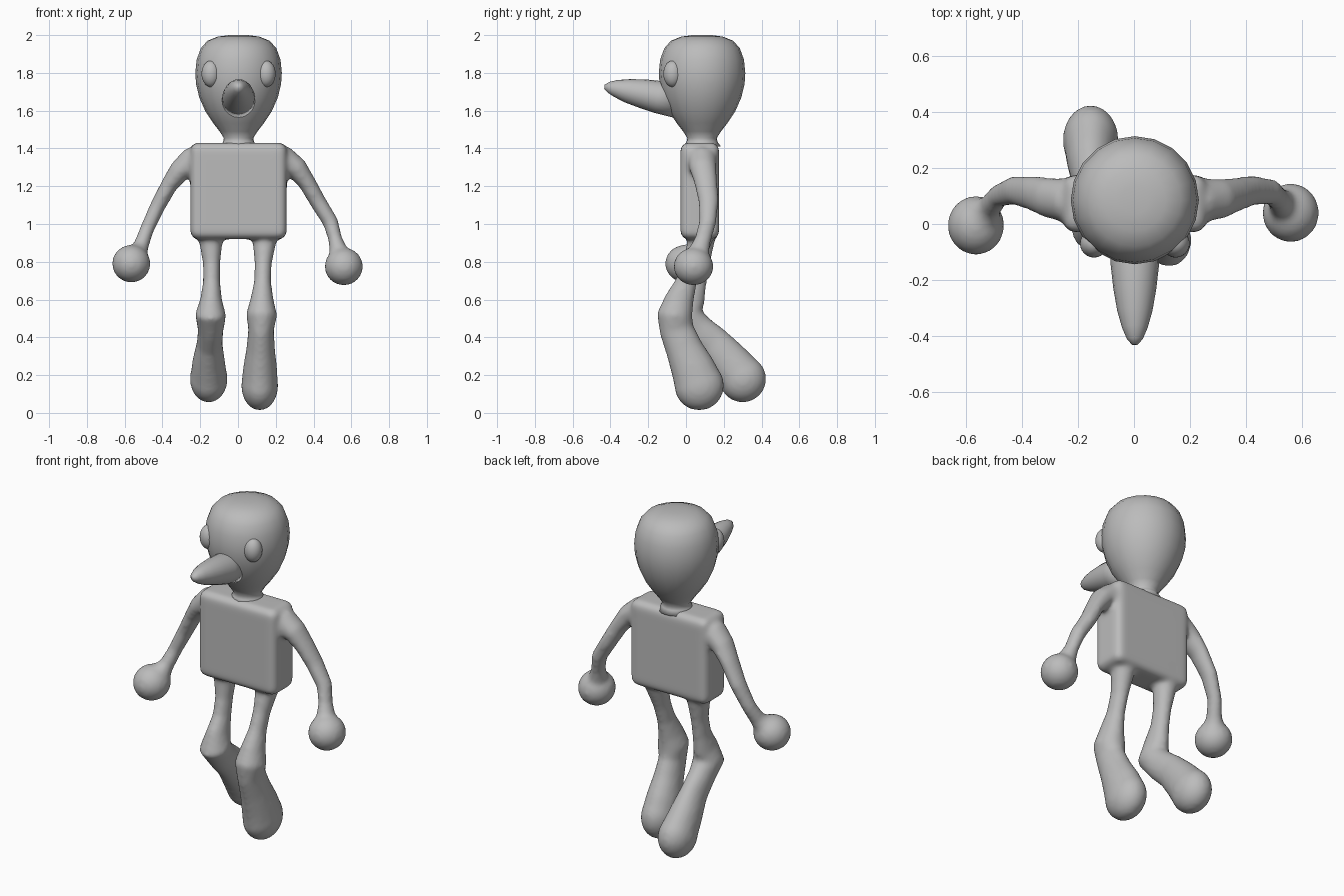
import bpy
import bmesh
import math
from mathutils import Vector, Matrix

default_cube = bpy.data.objects.get("Cube")
if default_cube:
    bpy.data.objects.remove(default_cube)

# Single clay material
clay = bpy.data.materials.new("clay_grey")
clay.use_nodes = True
colour = (0.5, 0.5, 0.5, 1)
clay.diffuse_color = colour
clay.node_tree.nodes["Principled BSDF"].inputs["Base Color"].default_value = colour


def add_object(name, bm):
    bmesh.ops.recalc_face_normals(bm, faces=bm.faces)
    for face in bm.faces:
        face.smooth = True
    mesh = bpy.data.meshes.new(name)
    bm.to_mesh(mesh)
    bm.free()
    mesh.materials.append(clay)
    obj = bpy.data.objects.new(name, mesh)
    bpy.context.collection.objects.link(obj)
    return obj


def add_ball(bm, centre, size):
    matrix = Matrix.Translation(centre) @ Matrix.Diagonal((*size, 1))
    bmesh.ops.create_uvsphere(bm, u_segments=24, v_segments=16, radius=1, matrix=matrix)


def add_tube(bm, path, axis, segments=16):
    """Loft ellipses along (x, y, z, radius along axis, other radius)."""
    centres = [Vector(p[:3]) for p in path]
    rings = []
    for i, point in enumerate(path):
        ahead = centres[min(i + 1, len(path) - 1)]
        behind = centres[max(i - 1, 0)]
        tangent = (ahead - behind).normalized()
        side = (axis - tangent * axis.dot(tangent)).normalized()
        up = tangent.cross(side)
        ring = []
        for k in range(segments):
            a = math.tau * k / segments
            offset = side * math.cos(a) * point[3] + up * math.sin(a) * point[4]
            ring.append(bm.verts.new(centres[i] + offset))
        rings.append(ring)
    for low, high in zip(rings, rings[1:]):
        for k in range(segments):
            n = (k + 1) % segments
            bm.faces.new((low[k], low[n], high[n], high[k]))
    bm.faces.new(rings[0][::-1])
    bm.faces.new(rings[-1])


X_AXIS, Y_AXIS, Z_AXIS = Vector((1, 0, 0)), Vector((0, 1, 0)), Vector((0, 0, 1))

# Torso: a rounded block
body = bmesh.new()
torso_matrix = Matrix.Translation((0.003, 0.073, 1.175)) @ Matrix.Diagonal((0.51, 0.205, 0.51, 1))
bmesh.ops.create_cube(body, size=1, matrix=torso_matrix)
bmesh.ops.bevel(body, geom=body.edges[:], offset=0.04, segments=4,
                profile=0.5, affect='EDGES')

# Arms, shoulder to wrist, ending in ball hands
right_arm = [(-.18, .085, 1.34, .08, .07), (-.25, .085, 1.33, .078, .075),
             (-.31, .095, 1.28, .072, .058), (-.365, .11, 1.205, .062, .045),
             (-.43, .12, 1.085, .052, .041), (-.485, .1, .965, .042, .038),
             (-.515, .06, .88, .045, .042), (-.565, -.005, .79, .095, .09)]
left_arm = [(.18, .085, 1.34, .08, .07), (.25, .085, 1.335, .078, .075),
            (.31, .09, 1.295, .072, .06), (.365, .105, 1.22, .062, .047),
            (.425, .12, 1.115, .054, .044), (.49, .115, 1.01, .046, .042),
            (.515, .09, .92, .044, .037), (.53, .07, .86, .055, .05),
            (.56, .04, .775, .095, .09)]
for arm in (right_arm, left_arm):
    add_tube(body, arm, Y_AXIS)
    add_ball(body, arm[-1][:3], (.102, .106, .1))

# Legs, hip to foot, ending in rounded feet
right_leg = [(-.15, .085, 1.0, .09, .08), (-.143, .085, .9, .062, .066),
             (-.14, .07, .79, .046, .056), (-.14, .05, .69, .046, .06),
             (-.142, .02, .6, .058, .082), (-.145, -.01, .52, .083, .095),
             (-.145, .06, .44, .068, .088), (-.15, .14, .37, .068, .096),
             (-.155, .22, .28, .085, .11), (-.155, .3, .18, .1, .125)]
left_leg = [(.15, .085, 1.0, .09, .08), (.14, .07, .9, .062, .064),
            (.133, .035, .79, .046, .054), (.13, 0, .69, .046, .058),
            (.127, -.035, .6, .062, .078), (.125, -.06, .52, .083, .095),
            (.122, -.05, .44, .068, .092), (.12, -.01, .34, .076, .1),
            (.117, .035, .24, .09, .118), (.115, .07, .145, .098, .132)]
for leg in (right_leg, left_leg):
    add_tube(body, leg, X_AXIS)
    wide, deep = leg[-1][3:]
    add_ball(body, leg[-1][:3], (wide, deep, deep))

# Merge torso and limbs into one soft skin
body_object = add_object("body", body)
remesh = body_object.modifiers.new("merge", 'REMESH')
remesh.mode = 'VOXEL'
remesh.voxel_size = 0.012
remesh.use_smooth_shade = True
relax = body_object.modifiers.new("soften", 'SMOOTH')
relax.factor = 0.5
relax.iterations = 12

# Head and neck: a turned profile
head_profile = [(.1, 1.41), (.082, 1.435), (.078, 1.455), (.1, 1.49), (.135, 1.535), (.175, 1.595),
                (.208, 1.67), (.225, 1.74), (.229, 1.8), (.222, 1.87),
                (.2, 1.93), (.165, 1.97), (.11, 1.992), (.05, 2.0)]
head = bmesh.new()
add_tube(head, [(.003, .085, z, r, r) for r, z in head_profile], X_AXIS, 20)
add_object("head", head)

# Beak: tapered and tilted slightly upward
beak_profile = [(-.05, 1.652, .09), (-.15, 1.673, .086), (-.23, 1.69, .077),
                (-.31, 1.705, .063), (-.37, 1.717, .046),
                (-.41, 1.724, .029), (-.432, 1.727, .01)]
beak = bmesh.new()
add_tube(beak, [(.003, y, z, r, r) for y, z, r in beak_profile], X_AXIS, 20)
add_object("beak", beak)

# Eyes
for name, x in (("right_eye", -.143), ("left_eye", .149)):
    eye = bmesh.new()
    add_ball(eye, (x, -.07, 1.795), (.05, .05, .07))
    add_object(name, eye)
